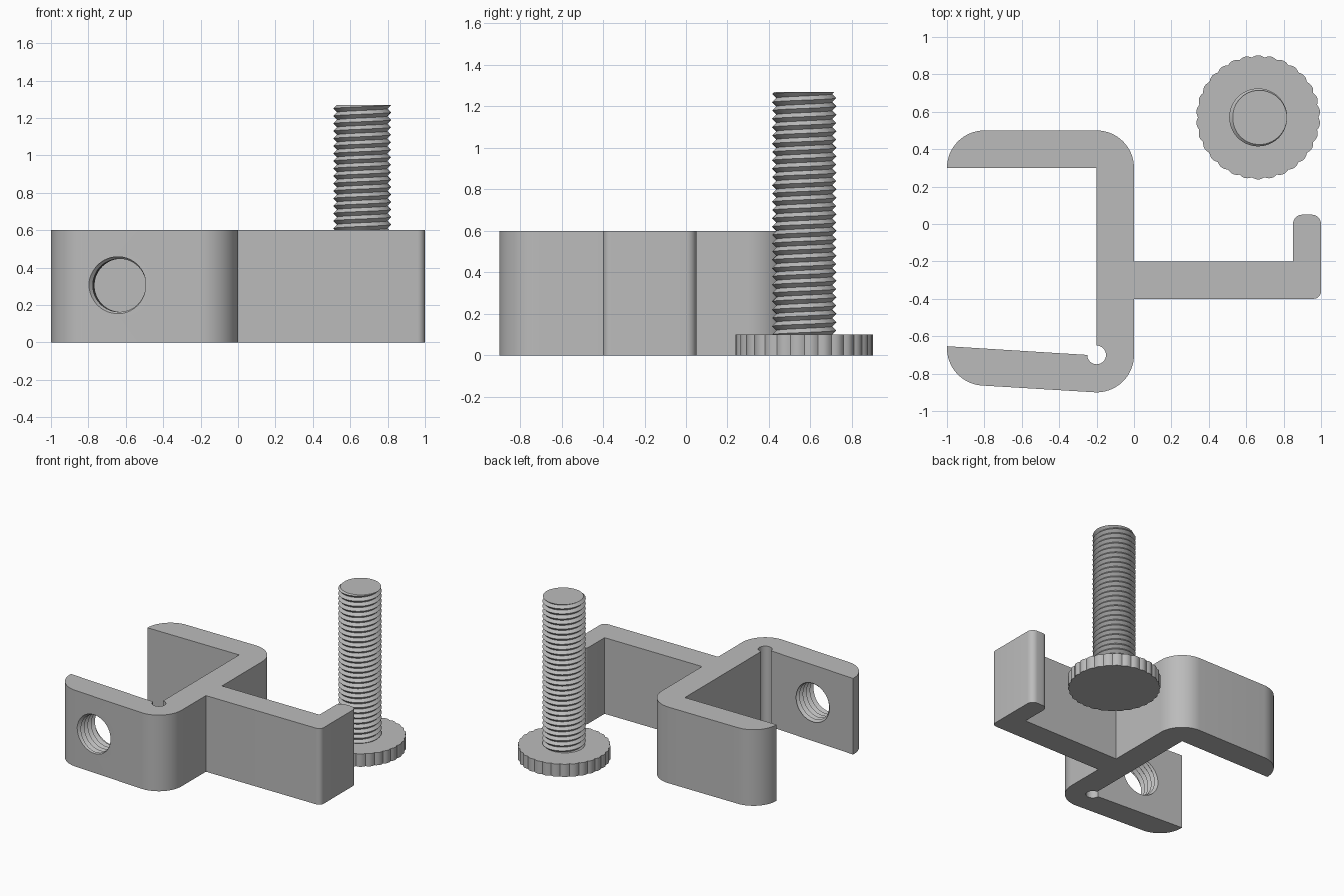
import bpy, bmesh
from math import cos, sin, pi, radians, atan2
from mathutils import Matrix, Vector

cube = bpy.data.objects.get("Cube")
if cube:
    bpy.data.objects.remove(cube, do_unlink=True)

grey = bpy.data.materials.new("light_grey")
grey.use_nodes = True
colour = (0.5, 0.5, 0.5, 1)
grey.diffuse_color = colour
grey.node_tree.nodes["Principled BSDF"].inputs["Base Color"].default_value = colour


def add_object(name, bm):
    bmesh.ops.recalc_face_normals(bm, faces=bm.faces[:])
    mesh = bpy.data.meshes.new(name)
    bm.to_mesh(mesh)
    bm.free()
    mesh.materials.append(grey)
    ob = bpy.data.objects.new(name, mesh)
    bpy.context.collection.objects.link(ob)
    return ob


def smooth(ob):
    bpy.ops.object.select_all(action='DESELECT')
    ob.select_set(True)
    bpy.context.view_layer.objects.active = ob
    bpy.ops.object.shade_smooth_by_angle(angle=radians(30))


def arc(cx, cy, r, start, end, steps=16):
    angles = [radians(start + (end - start) * i / steps) for i in range(steps + 1)]
    return [(cx + r * cos(a), cy + r * sin(a)) for a in angles]


def extrude(name, outline, height):
    bm = bmesh.new()
    face = bm.faces.new([bm.verts.new((x, y, 0)) for x, y in outline])
    top = bmesh.ops.extrude_face_region(bm, geom=[face])
    verts = [v for v in top["geom"] if isinstance(v, bmesh.types.BMVert)]
    bmesh.ops.translate(bm, verts=verts, vec=(0, 0, height))
    return add_object(name, bm)


def thread(name, crest, depth, pitch, length, segments=48):
    """Closed helical V thread along z, starting at the origin."""
    def point(angle_turn, z):
        z = min(max(z, 0), length)
        phase = (z / pitch - angle_turn) % 1
        r = crest - depth * abs(2 * phase - 1)
        a = 2 * pi * angle_turn
        return (r * cos(a), r * sin(a), z)

    bm = bmesh.new()
    rows = range(-4, int(2 * length / pitch) + 5)
    columns = []
    for i in range(segments + 1):
        t = i / segments
        columns.append([bm.verts.new(point(t, pitch * (t + k / 2))) for k in rows])
    for a, b in zip(columns, columns[1:]):
        for j in range(len(a) - 1):
            bm.faces.new((a[j], b[j], b[j + 1], a[j + 1]))
    bmesh.ops.remove_doubles(bm, verts=bm.verts[:], dist=0.0001)
    bmesh.ops.holes_fill(bm, edges=[e for e in bm.edges if e.is_boundary], sides=0)
    return add_object(name, bm)


# Clamp body: open jaw, relief slot, and a hooked arm
outline = [(-1, 0.3), (-0.2, 0.3)]
outline += arc(-0.2, -0.7, 0.05, 90, -180, 24)
outline += arc(-0.8, -0.664, 0.2, 177, 267)
outline += arc(-0.2, -0.7, 0.2, 267, 360)
outline += [(0, -0.4)]
outline += arc(0.96, -0.36, 0.04, -90, 0, 8)
outline += arc(0.95, 0, 0.05, 0, 90, 8)
outline += arc(0.9, 0, 0.05, 90, 180, 8)
outline += [(0.85, -0.2), (0, -0.2)]
outline += arc(-0.2, 0.3, 0.2, 0, 90)
outline += arc(-0.8, 0.3, 0.2, 90, 180)[:-1]
body = extrude("clamp_body", outline, 0.6)

# Threaded hole square to the sloping jaw
cutter = thread("hole_cutter", 0.162, 0.02, 0.04, 0.4)
cutter.hide_render = True
axis = Vector((0.06, 1, 0)).normalized()
cutter.matrix_world = (Matrix.Translation(Vector((-0.63, -0.775, 0.305)) - axis * 0.2)
                       @ axis.to_track_quat('Z', 'Y').to_matrix().to_4x4())
cut = body.modifiers.new("threaded_hole", 'BOOLEAN')
cut.operation = 'DIFFERENCE'
cut.solver = 'EXACT'
cut.object = cutter
bpy.context.view_layer.update()
bpy.context.view_layer.objects.active = body
bpy.ops.object.modifier_apply(modifier=cut.name)
bpy.data.objects.remove(cutter, do_unlink=True)
smooth(body)

# Thumb screw: scalloped head and threaded shank
bumps, steps = 30, 6
rim = []
for i in range(bumps * steps):
    a = 2 * pi * i / (bumps * steps)
    r = 0.322 + 0.01 * abs(sin(a * bumps / 2))
    rim.append((r * cos(a), r * sin(a)))
head = extrude("screw_head", rim, 0.1)
head.location = (0.664, 0.57, 0)
smooth(head)

shank = thread("screw_shank", 0.155, 0.02, 0.04, 1.18)
shank.location = (0.664, 0.57, 0.09)
smooth(shank)
